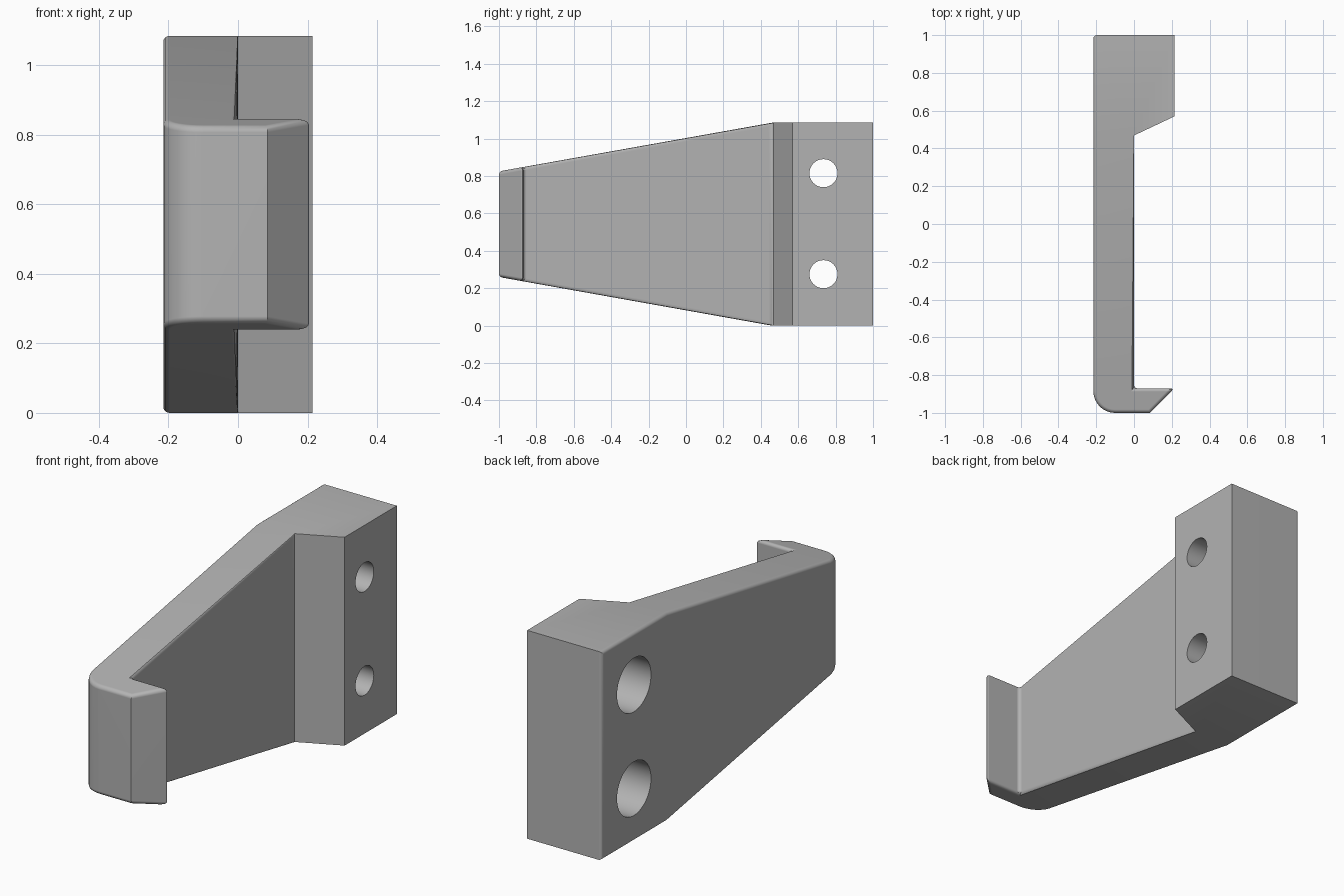
import bpy, bmesh, math

if "Cube" in bpy.data.objects:
    bpy.data.objects.remove(bpy.data.objects["Cube"])

TOP, LEFT, BEND, TIP = 1.085, -0.215, 0.46, -1.0


def rise(y):
    """Height of the lower edge at depth y; the upper edge mirrors it."""
    return 0.26 * max(0.0, (BEND - y) / (BEND - TIP))


# Plan outlines of the mounting block and of the arm with its hook
block = [(LEFT, BEND), (0, BEND), (0.215, 0.57), (0.215, 1), (LEFT, 1)]
R = 0.115
arc = [(LEFT + R - R * math.sin(a), TIP + R - R * math.cos(a))
       for a in (math.pi / 2 * (1 - i / 8) for i in range(9))]
arm = arc + [(0.085, TIP), (0.213, -0.87), (0, -0.87), (0, BEND), (LEFT, BEND)]
outline = arc + [(0.085, TIP), (0.213, -0.87), (0, -0.87), (0, BEND),
                 (0.215, 0.57), (0.215, 1), (LEFT, 1), (LEFT, BEND)]

# Bracket body: one solid with a tapered arm
bm = bmesh.new()
low = {p: bm.verts.new((*p, rise(p[1]))) for p in outline}
high = {p: bm.verts.new((*p, TOP - rise(p[1]))) for p in outline}
for part in (block, arm):
    bm.faces.new([high[p] for p in part])
    bm.faces.new([low[p] for p in reversed(part)])
side_left = [arc[0], (LEFT, BEND), (LEFT, 1)]
for a, b in zip(outline, outline[1:] + outline[:1]):
    if not (a in side_left and b in side_left):
        bm.faces.new([low[a], low[b], high[b], high[a]])
bm.faces.new([high[p] for p in side_left] + [low[p] for p in reversed(side_left)])
bmesh.ops.recalc_face_normals(bm, faces=bm.faces)


def rounded(e):
    a, b = (v.co for v in e.verts)
    if abs(a.x - b.x) < 1e-4 and abs(a.y - b.y) < 1e-4:      # upright edges
        return any(abs(a.x - x) < 1e-3 and abs(a.y - y) < 1e-3
                   for x, y in ((0, -0.87), (0, BEND), (0.213, -0.87), (LEFT, 1)))
    if max(a.x, b.x) < LEFT + 1e-3:                          # rim of the outer face
        return True
    on_bend = min(a.y, b.y) > BEND - 1e-3
    return not on_bend                                       # rims of arm and hook


bmesh.ops.bevel(bm, geom=[e for e in bm.edges if rounded(e)], offset=0.018,
                offset_type='OFFSET', segments=4, profile=0.5,
                affect='EDGES', clamp_overlap=True)
mesh = bpy.data.meshes.new("bracket")
bm.to_mesh(mesh)
bm.free()
bracket = bpy.data.objects.new("bracket", mesh)
bpy.context.collection.objects.link(bracket)

grey = bpy.data.materials.new("plain grey")
grey.diffuse_color = (0.45, 0.45, 0.45, 1)
grey.use_nodes = True
grey.node_tree.nodes["Principled BSDF"].inputs["Base Color"].default_value = grey.diffuse_color
mesh.materials.append(grey)


# Screw holes: narrow on the inner side, counterbored from the outer face
def cut(radius, x0, x1, z):
    bpy.ops.mesh.primitive_cylinder_add(
        vertices=48, radius=radius, depth=x1 - x0,
        location=((x0 + x1) / 2, 0.735, z), rotation=(0, math.pi / 2, 0))
    cutter = bpy.context.object
    cutter.name = "hole_cutter"
    cutter.hide_render = True
    bpy.context.view_layer.objects.active = bracket
    mod = bracket.modifiers.new("hole", 'BOOLEAN')
    mod.operation, mod.solver, mod.object = 'DIFFERENCE', 'EXACT', cutter
    bpy.ops.object.modifier_apply(modifier=mod.name)
    bpy.data.objects.remove(cutter)


for z in (0.275, 0.815):
    cut(0.075, -0.4, 0.4, z)
    cut(0.14, -0.4, 0.05, z)

# Smooth fillets, crisp flats
bpy.ops.object.select_all(action='DESELECT')
bracket.select_set(True)
bpy.context.view_layer.objects.active = bracket
bpy.ops.object.shade_smooth_by_angle(angle=math.radians(30))
normals = bracket.modifiers.new("flat faces", 'WEIGHTED_NORMAL')
normals.keep_sharp = True
